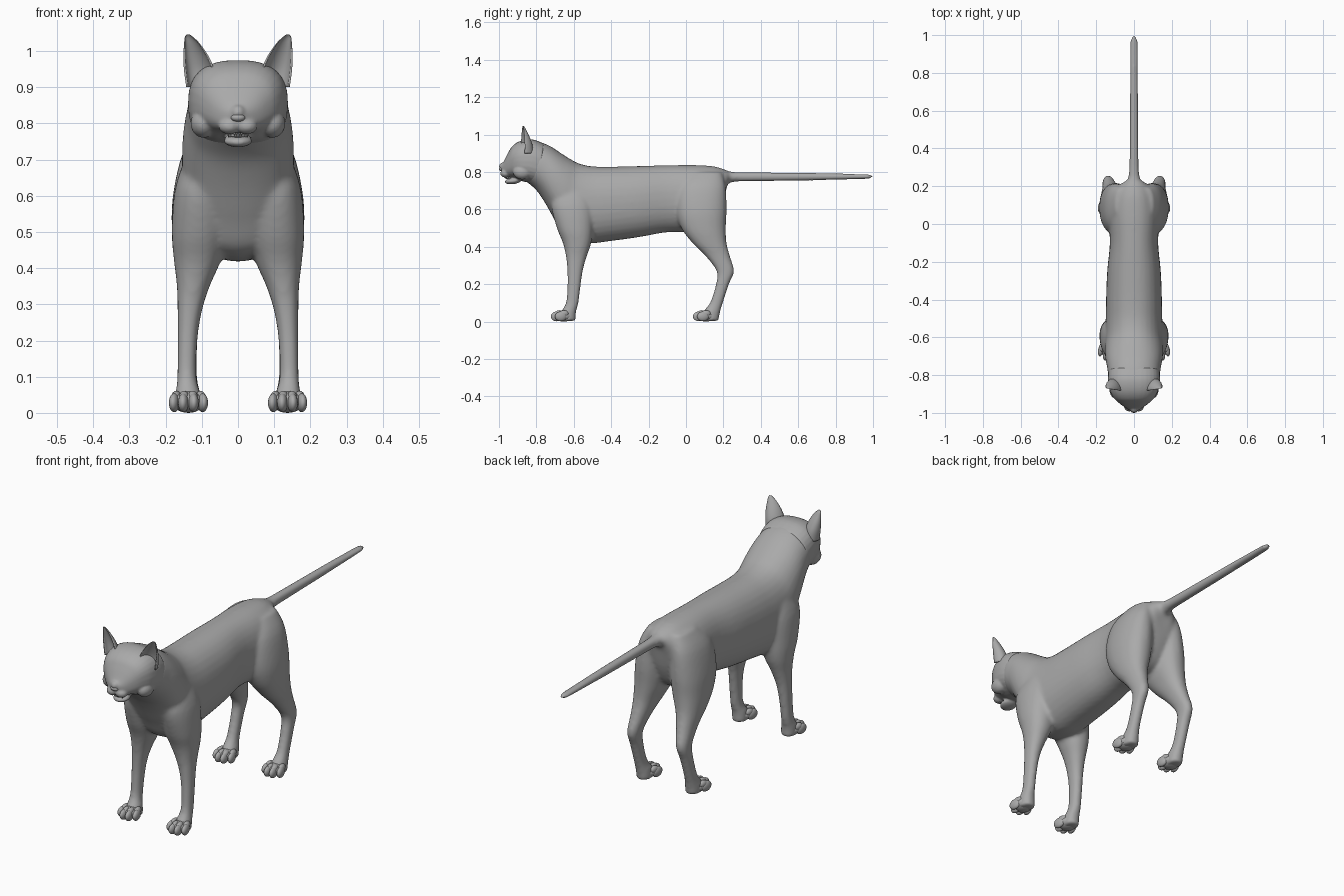
import bpy, bmesh, math
from mathutils import Vector, Matrix

if "Cube" in bpy.data.objects:
    bpy.data.objects.remove(bpy.data.objects["Cube"])

fur = bpy.data.materials.new("grey fur")
fur.diffuse_color = (0.4, 0.4, 0.4, 1)
fur.use_nodes = True
fur.node_tree.nodes["Principled BSDF"].inputs["Base Color"].default_value = fur.diffuse_color


def finish(name, bm, voxel=None, smooth=0):
    bmesh.ops.recalc_face_normals(bm, faces=bm.faces)
    for f in bm.faces:
        f.smooth = True
    me = bpy.data.meshes.new(name)
    bm.to_mesh(me)
    bm.free()
    me.materials.append(fur)
    ob = bpy.data.objects.new(name, me)
    bpy.context.collection.objects.link(ob)
    if voxel:
        r = ob.modifiers.new("fuse", 'REMESH')
        r.mode, r.voxel_size, r.use_smooth_shade = 'VOXEL', voxel, True
        s = ob.modifiers.new("soften", 'SMOOTH')
        s.factor, s.iterations = 0.5, smooth
    return ob


def refine(rows, n=4):
    """Catmull-Rom interpolation of a list of stations."""
    out = []
    for i in range(len(rows) - 1):
        a, b, c, d = (rows[max(0, min(len(rows) - 1, i + k))] for k in (-1, 0, 1, 2))
        for j in range(n):
            t = j / n
            out.append([0.5 * (2 * q + (r - p) * t + (2 * p - 5 * q + 4 * r - s) * t * t
                        + (3 * q - p - 3 * r + s) * t ** 3) for p, q, r, s in zip(a, b, c, d)])
    return out + [list(rows[-1])]


def skin(bm, rings):
    vs = [[bm.verts.new(p) for p in ring] for ring in rings]
    n = len(vs[0])
    for a, b in zip(vs, vs[1:]):
        for i in range(n):
            bm.faces.new((a[i], a[(i + 1) % n], b[(i + 1) % n], b[i]))
    bm.faces.new(vs[0])
    bm.faces.new(vs[-1])


def oval(c, u, v, e=2.2, n=32):
    def sp(x):
        return math.copysign(abs(x) ** (2 / e), x)
    return [c + u * sp(math.cos(2 * math.pi * i / n)) + v * sp(math.sin(2 * math.pi * i / n))
            for i in range(n)]


def spine_loft(bm, rows, e=2.2):
    """Stations: top y, top z, bottom y, bottom z, half width."""
    rings = []
    for ty, tz, by, bz, w in refine(rows):
        t, b = Vector((0, ty, tz)), Vector((0, by, bz))
        rings.append(oval((t + b) / 2, Vector((w, 0, 0)), (t - b) / 2, e))
    skin(bm, rings)


def leg_loft(bm, rows, side):
    """Stations: z, front y, back y, inner x, outer x."""
    rings = []
    for z, f, b, i, o in refine(rows):
        rings.append(oval(Vector((side * (i + o) / 2, (f + b) / 2, z)),
                          Vector((abs(o - i) / 2, 0, 0)), Vector((0, (b - f) / 2, 0))))
    skin(bm, rings)


def ball(bm, loc, radii, turn=0, axis='Z', seg=20):
    m = Matrix.Translation(loc) @ Matrix.Rotation(turn, 4, axis) @ Matrix.Diagonal((*radii, 1))
    bmesh.ops.create_uvsphere(bm, u_segments=seg, v_segments=seg // 2 + 2, radius=1, matrix=m)


# torso, neck, tail and legs fused into one body
TORSO = [(.24, .795, .215, .71, .035), (.215, .81, .19, .60, .08), (.15, .83, .14, .51, .12),
         (.05, .837, .05, .48, .135), (-.1, .836, -.1, .478, .128), (-.25, .832, -.25, .452, .142),
         (-.4, .828, -.41, .43, .148), (-.5, .83, -.53, .418, .15), (-.57, .845, -.64, .445, .152),
         (-.62, .87, -.695, .53, .155), (-.67, .902, -.745, .62, .152),
         (-.72, .935, -.79, .69, .143), (-.77, .957, -.83, .73, .135), (-.82, .965, -.87, .76, .115)]
TAIL = [(.16, .82, .16, .70, .06), (.22, .806, .21, .73, .042), (.27, .8, .26, .747, .028),
        (.4, .799, .4, .75, .024), (.7, .795, .7, .755, .022), (.95, .789, .95, .762, .02),
        (.985, .786, .985, .766, .015), (1.0, .779, 1.0, .773, .006)]
FRONT_LEG = [(.72, -.70, -.52, .04, .14), (.62, -.72, -.495, .03, .174), (.5, -.69, -.497, .03, .183),
             (.42, -.658, -.507, .048, .177), (.35, -.642, -.53, .078, .169),
             (.28, -.635, -.55, .1, .167), (.2, -.634, -.562, .112, .167), (.1, -.642, -.575, .115, .168),
             (.05, -.67, -.588, .103, .173), (.004, -.67, -.59, .1, .172)]
HIND_LEG = [(.8, .03, .19, .03, .10), (.72, -.04, .212, .02, .152), (.6, -.055, .217, .015, .18),
            (.5, -.025, .213, .03, .183), (.42, .035, .217, .06, .177), (.35, .105, .235, .085, .169),
            (.27, .163, .257, .106, .167), (.2, .16, .23, .112, .167), (.1, .128, .197, .113, .167),
            (.05, .09, .182, .103, .172), (.004, .09, .174, .1, .172)]
body = bmesh.new()
spine_loft(body, TORSO)
spine_loft(body, TAIL, 2)
for side in (1, -1):
    leg_loft(body, FRONT_LEG, side)
    leg_loft(body, HIND_LEG, side)
finish("body", body, 0.009, 8)

# head with muzzle, cheeks and open lower jaw
HEAD = [(-.992, .835, -.985, .795, .018), (-.975, .856, -.97, .778, .045),
        (-.95, .905, -.945, .774, .08), (-.925, .942, -.915, .768, .108),
        (-.88, .968, -.88, .752, .129), (-.82, .974, -.83, .74, .138), (-.76, .952, -.79, .725, .135)]
head = bmesh.new()
spine_loft(head, HEAD, 2.5)
ball(head, (0, -.925, .752), (.04, .045, .017), .12, 'X')
for side in (1, -1):
    ball(head, (side * .024, -.965, .792), (.03, .028, .022))
    ball(head, (side * .095, -.875, .80), (.036, .05, .04))
    ball(head, (side * .06, -.918, .89), (.038, .022, .016), side * .4)
ball(head, (0, -.975, .83), (.022, .025, .022))
finish("head", head, 0.005, 5)

# nose tip
nose = bmesh.new()
ball(nose, (0, -.987, .816), (.02, .013, .011))
finish("nose", nose)

# eyes
eyes = bmesh.new()
for side in (1, -1):
    ball(eyes, (side * .06, -.932, .864), (.028, .02, .021), side * .35, 'Z', 24)
finish("eyes", eyes)

# teeth and tongue
teeth = bmesh.new()
for side in (1, -1):
    for x, y, z, h, flip in ((.027, -.962, .770, .018, 1), (.022, -.952, .770, .014, 0),
                             (.010, -.967, .770, .008, 1), (.004, -.968, .770, .008, 1)):
        m = Matrix.Translation((side * x, y, z)) @ Matrix.Rotation(math.pi * flip, 4, 'X')
        bmesh.ops.create_cone(teeth, cap_ends=True, segments=8, radius1=.004, radius2=.0005,
                              depth=h, matrix=m)
finish("teeth", teeth)
tongue = bmesh.new()
ball(tongue, (0, -.93, .766), (.022, .035, .007))
finish("tongue", tongue)

# ears: hollow crescent sections rising to a rounded tip
EAR = [(.103, .90, .04, .055), (.107, .945, .042, .05), (.116, .985, .035, .036),
       (.127, 1.02, .022, .019), (.135, 1.038, .012, .01), (.138, 1.046, .004, .003)]
ears = bmesh.new()
for side in (1, -1):
    rings = []
    for x, z, w, d in refine(EAR):
        y, ring = -.872, []
        for k, depth in ((1, 1), (.86, .75)):
            arc = [Vector((side * (x + k * w * math.cos(a)), y + depth * d * math.sin(a)
                           - .01 * math.cos(a) * (w / .042) * -1, z))
                   for a in (math.pi * i / 12 for i in range(13))]
            ring += arc if k == 1 else arc[::-1]
        rings.append(ring)
    skin(ears, rings)
finish("ears", ears)

# paws: four toes around a low pad
paws = bmesh.new()
for side in (1, -1):
    for y in (-.665, .095):
        ball(paws, (side * .137, y + .012, .03), (.044, .05, .03))
        for dx, dy in ((-.039, 0), (-.014, -.022), (.014, -.022), (.039, 0)):
            ball(paws, (side * .137 + dx, y - .004 + dy, .028), (.0145, .032, .026), dx * 4)
            ball(paws, (side * .137 + dx * .85, y + .012 + dy, .043), (.014, .026, .018), dx * 4)
finish("paws", paws)

for ob in bpy.context.collection.objects:
    zs = ob.data.vertices
    for v in zs:
        v.co.z = max(v.co.z, 0.0)
